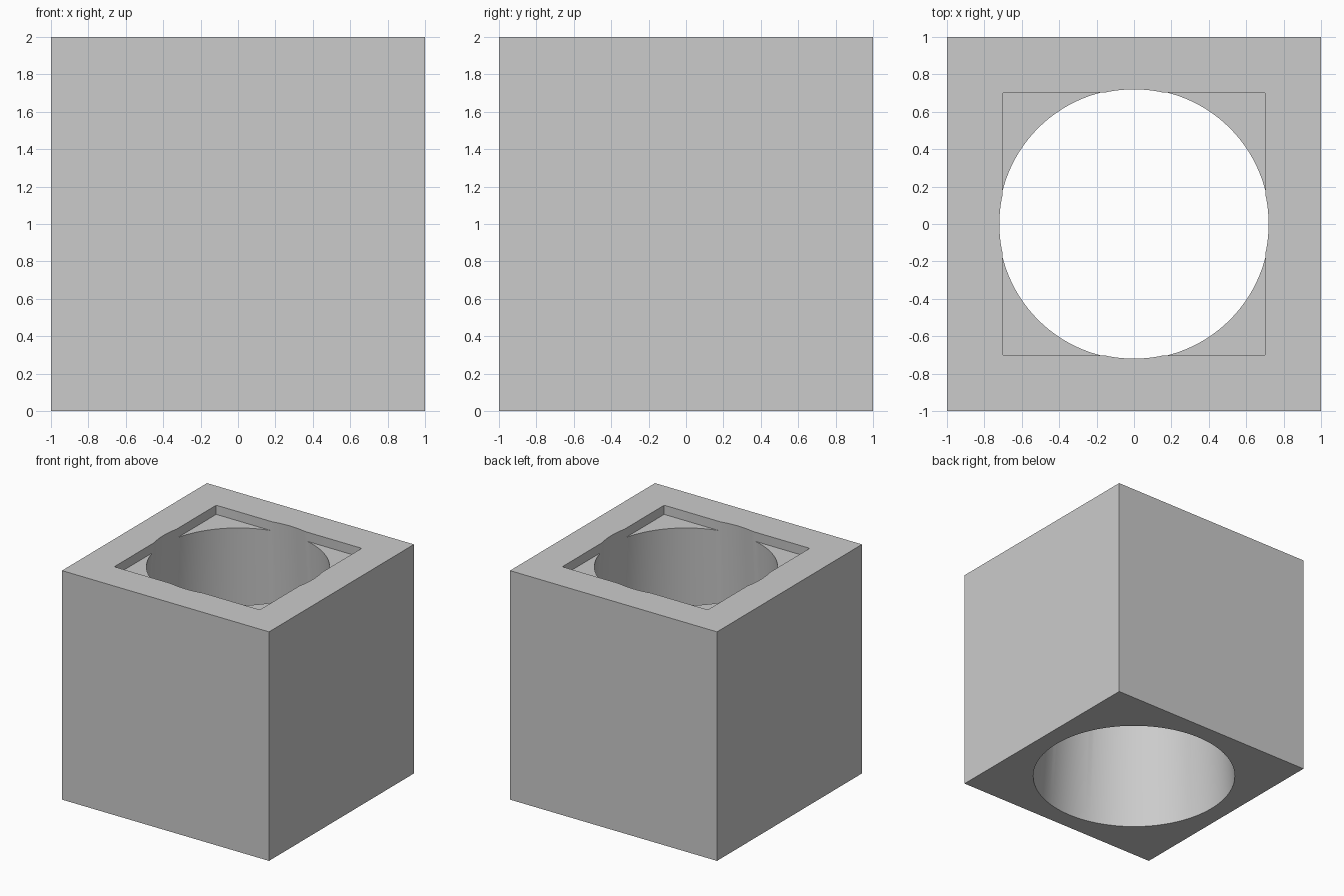
import bpy
import bmesh
from math import radians

SIZE = 2.0
BORE_TOP = 0.72
BORE_BOTTOM = 0.838
RECESS_HALF = 0.703
RECESS_DEPTH = 0.08
OVERSHOOT = 0.1

default_cube = bpy.data.objects.get("Cube")
if default_cube:
    bpy.data.objects.remove(default_cube, do_unlink=True)

grey = bpy.data.materials.new("plain grey")
grey.use_nodes = True
colour = (0.6, 0.6, 0.6, 1)
grey.diffuse_color = colour
grey.node_tree.nodes["Principled BSDF"].inputs["Base Color"].default_value = colour


def box(name, half, z_low, z_high):
    bpy.ops.mesh.primitive_cube_add(size=1, location=(0, 0, (z_low + z_high) / 2))
    obj = bpy.context.object
    obj.name = name
    obj.scale = (half * 2, half * 2, z_high - z_low)
    bpy.ops.object.transform_apply(location=True, rotation=False, scale=True)
    obj.data.materials.append(grey)
    return obj


def cut(target, cutter):
    bpy.context.view_layer.objects.active = target
    mod = target.modifiers.new("cut", "BOOLEAN")
    mod.operation = "DIFFERENCE"
    mod.solver = "EXACT"
    mod.object = cutter
    bpy.ops.object.modifier_apply(modifier=mod.name)
    bpy.data.objects.remove(cutter, do_unlink=True)


# Solid block
block = box("bored_block", SIZE / 2, 0, SIZE)

# Shallow square recess in the top, with slightly eased corners
recess = box("recess_cutter", RECESS_HALF, SIZE - RECESS_DEPTH, SIZE + OVERSHOOT)
bm = bmesh.new()
bm.from_mesh(recess.data)
upright = [e for e in bm.edges
           if abs(e.verts[0].co.z - e.verts[1].co.z) > 0.1]
bmesh.ops.bevel(bm, geom=upright, offset=0.01, segments=3,
                profile=0.5, affect="EDGES")
bm.to_mesh(recess.data)
bm.free()
cut(block, recess)

# Tapered round bore straight through, widening toward the base;
# the cutter carries the same taper past both faces
flare = (BORE_BOTTOM - BORE_TOP) / SIZE * OVERSHOOT
bpy.ops.mesh.primitive_cone_add(vertices=128,
                                radius1=BORE_BOTTOM + flare,
                                radius2=BORE_TOP - flare,
                                depth=SIZE + OVERSHOOT * 2,
                                location=(0, 0, SIZE / 2))
bore = bpy.context.object
bore.name = "bore_cutter"
bore.data.materials.append(grey)
cut(block, bore)

# Smooth bore wall, sharp edges elsewhere
bpy.ops.object.select_all(action="DESELECT")
block.select_set(True)
bpy.context.view_layer.objects.active = block
bpy.ops.object.shade_smooth_by_angle(angle=radians(30))
